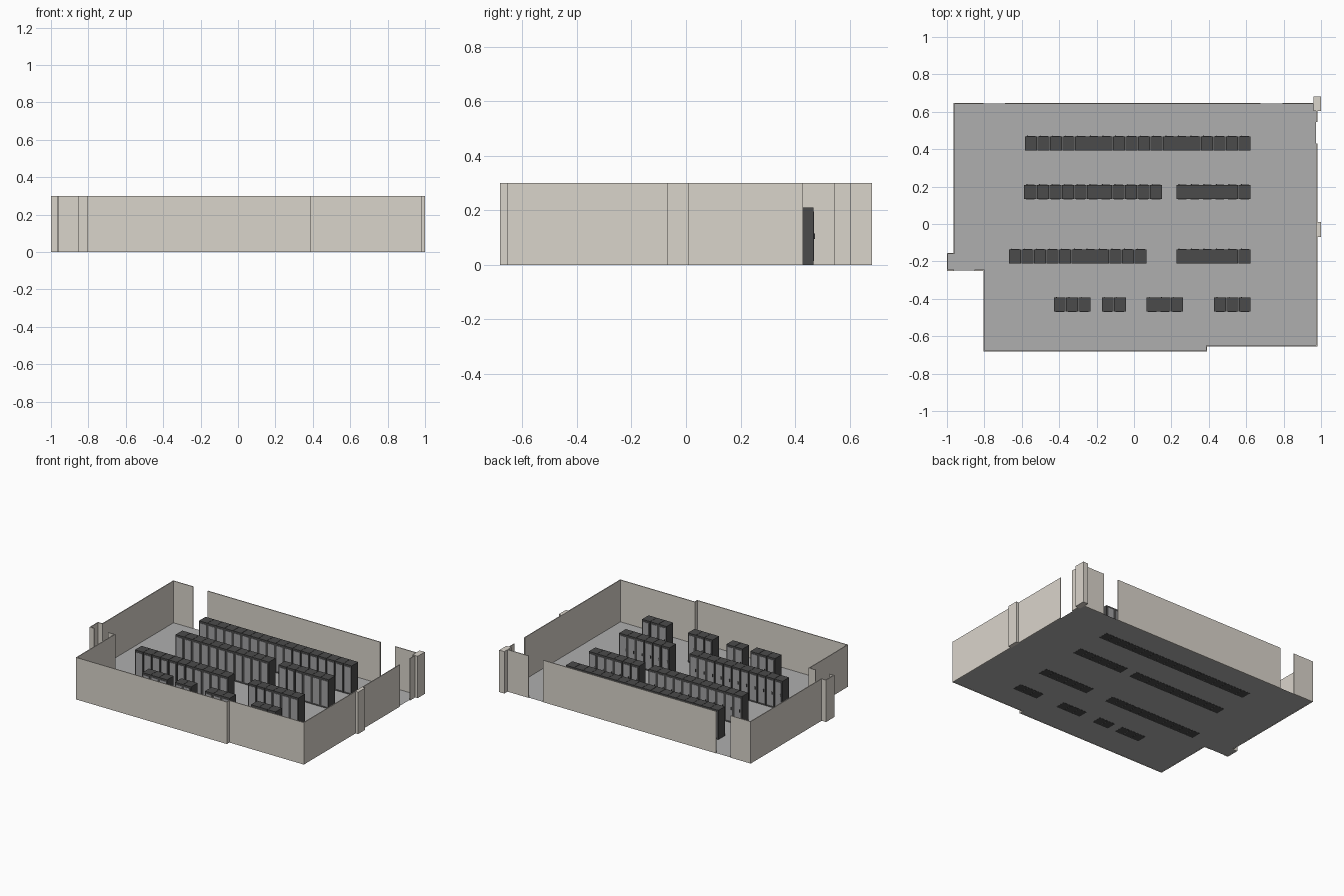
import bpy, bmesh

if "Cube" in bpy.data.objects:
    bpy.data.objects.remove(bpy.data.objects["Cube"])

H = 0.30          # wall height
RACK_H = 0.21
RACK_D = 0.078


def material(name, rgb):
    m = bpy.data.materials.new(name)
    m.diffuse_color = (*rgb, 1)
    m.use_nodes = True
    m.node_tree.nodes["Principled BSDF"].inputs["Base Color"].default_value = m.diffuse_color
    return m


WALL = material("wall_beige", (0.70, 0.66, 0.60))
FLOOR = material("floor_grey", (0.43, 0.43, 0.43))
DARK = material("rack_dark", (0.07, 0.07, 0.07))
DOOR = material("door_grey", (0.36, 0.36, 0.37))


def finish(name, bm, *mats):
    me = bpy.data.meshes.new(name)
    bm.to_mesh(me)
    bm.free()
    ob = bpy.data.objects.new(name, me)
    bpy.context.collection.objects.link(ob)
    for m in mats:
        me.materials.append(m)
    return ob


def box(bm, lo, hi, mat=0):
    verts = bmesh.ops.create_cube(bm, size=1)["verts"]
    for v in verts:
        v.co = [(a + b) / 2 + c * (b - a) for a, b, c in zip(lo, hi, v.co)]
    for f in {f for v in verts for f in v.link_faces}:
        f.material_index = mat


def wall(name, path):
    # path runs counter-clockwise along the outer face, thickness grows inward
    bm = bmesh.new()
    low = [bm.verts.new((x, y, 0)) for x, y in path]
    top = [bm.verts.new((x, y, H)) for x, y in path]
    for i in range(len(path) - 1):
        bm.faces.new((low[i], low[i + 1], top[i + 1], top[i]))
    ob = finish(name, bm, WALL)
    s = ob.modifiers.new("thickness", "SOLIDIFY")
    s.thickness = 0.006
    s.offset = -1
    s.use_even_offset = True


def column(name, lo, hi):
    bm = bmesh.new()
    box(bm, (*lo, 0), (*hi, H))
    finish(name, bm, WALL)


def rack_row(name, x0, x1, y0, count):
    bm = bmesh.new()
    w = (x1 - x0) / count
    y1 = y0 + RACK_D
    for i in range(count):
        a = x0 + i * w + 0.001
        b = x0 + (i + 1) * w - 0.001
        # cabinet
        box(bm, (a, y0 + 0.002, 0), (b, y1 - 0.002, RACK_H))
        # front and rear doors
        for lo, hi in ((y0, y0 + 0.003), (y1 - 0.003, y1)):
            box(bm, (a + 0.009, lo, 0.014), (b - 0.009, hi, RACK_H - 0.014), 1)
        # handle on the rear door
        box(bm, (a + 0.013, y1 - 0.001, 0.095), (a + 0.017, y1 + 0.003, 0.115))
    finish(name, bm, DARK, DOOR)


# floor slab outline
bm = bmesh.new()
outline = [(-0.963, 0.645), (-0.963, -0.157), (-0.998, -0.157), (-0.998, -0.249),
           (-0.804, -0.249), (-0.804, -0.682), (0.389, -0.682), (0.389, -0.654),
           (0.973, -0.654), (0.973, 0.645)]
bm.faces.new([bm.verts.new((x, y, 0.001)) for x, y in outline])
finish("floor", bm, FLOOR)

# walls, broken by doorways
wall("front_and_right_wall", [(-0.853, -0.25), (-0.805, -0.25), (-0.805, -0.683),
     (0.39, -0.683), (0.39, -0.655), (0.98, -0.655), (0.98, 0.43)])
wall("right_wall_stub", [(0.98, 0.545), (0.98, 0.605)])
wall("back_wall_right", [(0.965, 0.647), (0.795, 0.647)])
wall("back_wall", [(0.677, 0.647), (-0.69, 0.647)])
wall("left_wall", [(-0.805, 0.647), (-0.965, 0.647), (-0.965, -0.155),
     (-1, -0.155), (-1, -0.25), (-0.963, -0.25)])

# columns
column("corner_column", (0.96, 0.603), (1.0, 0.683))
column("side_column", (0.978, -0.07), (1.0, 0.01))

# rack rows: start x, end x, front y, number of cabinets
rows = [(-0.585, 0.625, 0.392, 18),
        (-0.588, 0.152, 0.132, 11), (0.225, 0.625, 0.132, 6),
        (-0.67, 0.068, -0.212, 11), (0.225, 0.625, -0.212, 6),
        (-0.43, -0.232, -0.47, 3), (-0.173, -0.043, -0.47, 2),
        (0.065, 0.262, -0.47, 3), (0.428, 0.625, -0.47, 3)]
for i, r in enumerate(rows):
    rack_row(f"rack_row_{i + 1}", *r)
